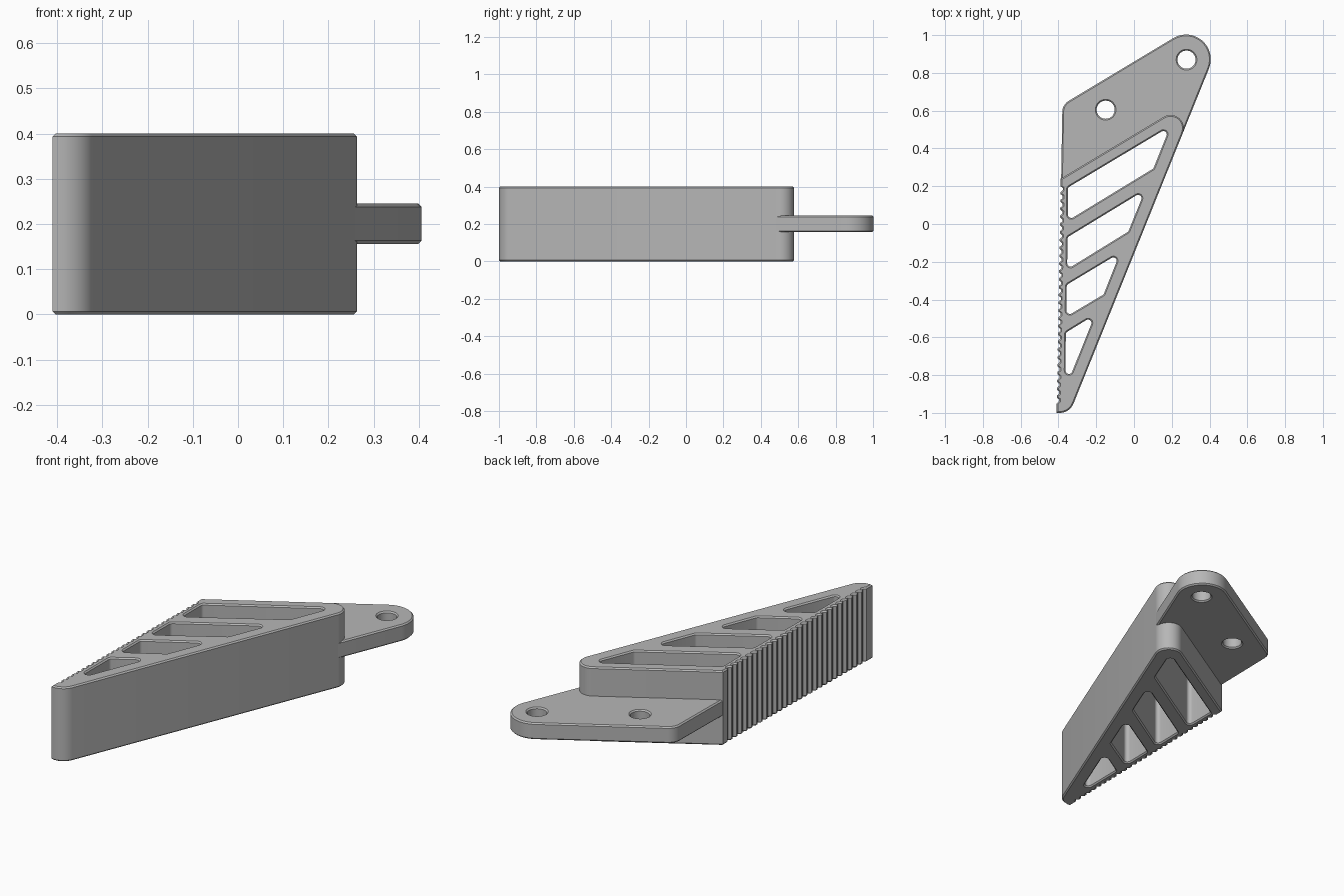
import bpy, bmesh, math
from mathutils import Vector

cube = bpy.data.objects.get("Cube")
if cube:
    bpy.data.objects.remove(cube)

grey = bpy.data.materials.new("plain_grey")
grey.use_nodes = True
grey.diffuse_color = (0.47, 0.47, 0.47, 1)
grey.node_tree.nodes["Principled BSDF"].inputs["Base Color"].default_value = (0.47, 0.47, 0.47, 1)

CHAMFER = 0.007


def rounded(corners, steps=10):
    """Turn (x, y, radius) corners into a loop with filleted corners."""
    loop = []
    n = len(corners)
    for i, (x, y, r) in enumerate(corners):
        c = Vector((x, y))
        if r == 0:
            loop.append(c)
            continue
        a = (Vector(corners[i - 1][:2]) - c).normalized()
        b = (Vector(corners[(i + 1) % n][:2]) - c).normalized()
        half = a.angle(b) / 2
        centre = c + (a + b).normalized() * r / math.sin(half)
        start = c + a * r / math.tan(half) - centre
        end = c + b * r / math.tan(half) - centre
        for s in range(steps + 1):
            t = s / steps
            sweep = math.pi - 2 * half
            k0 = math.sin((1 - t) * sweep) / math.sin(sweep)
            k1 = math.sin(t * sweep) / math.sin(sweep)
            loop.append(centre + start * k0 + end * k1)
    return loop


def circle(x, y, r, n=32):
    return [Vector((x + r * math.cos(math.tau * i / n), y + r * math.sin(math.tau * i / n)))
            for i in range(n)]


def wound(loop, ccw):
    area = sum(p.cross(loop[(i + 1) % len(loop)]) for i, p in enumerate(loop))
    return loop if (area > 0) == ccw else loop[::-1]


def inset(loop, d):
    """Shift a loop to its left, which is always into the material."""
    out = []
    for i, p in enumerate(loop):
        e0 = (p - loop[i - 1]).normalized()
        e1 = (loop[(i + 1) % len(loop)] - p).normalized()
        n0, n1 = Vector((-e0.y, e0.x)), Vector((-e1.y, e1.x))
        out.append(p + (n0 + n1) * d / max(1 + n0.dot(n1), 0.3))
    return out


def slab(name, outline, holes, z0, z1):
    """Chamfered flat part with through holes."""
    bm = bmesh.new()
    caps = ([], [])
    loops = [wound(outline, True)] + [wound(h, False) for h in holes]
    for loop in loops:
        small = inset(loop, CHAMFER)
        levels = ((small, z0), (loop, z0 + CHAMFER), (loop, z1 - CHAMFER), (small, z1))
        rings = [[bm.verts.new((p.x, p.y, z)) for p in pts] for pts, z in levels]
        n = len(loop)
        for low, high in zip(rings, rings[1:]):
            for i in range(n):
                j = (i + 1) % n
                bm.faces.new((low[i], low[j], high[j], high[i]))
        for cap, ring in zip(caps, (rings[0], rings[-1])):
            cap.extend(bm.edges.get((ring[i], ring[(i + 1) % n])) for i in range(n))
    for cap, up in zip(caps, (-1, 1)):
        bmesh.ops.triangle_fill(bm, edges=cap, use_beauty=True, normal=(0, 0, up))
    bmesh.ops.recalc_face_normals(bm, faces=bm.faces)
    mesh = bpy.data.meshes.new(name)
    bm.to_mesh(mesh)
    bm.free()
    mesh.materials.append(grey)
    obj = bpy.data.objects.new(name, mesh)
    bpy.context.collection.objects.link(obj)
    bpy.ops.object.select_all(action='DESELECT')
    obj.select_set(True)
    bpy.context.view_layer.objects.active = obj
    bpy.ops.object.shade_smooth_by_angle(angle=math.radians(30))
    return obj


# Grip teeth running down the left side of the wedge
def grip_edge(top, bottom, count, depth):
    pts = []
    pitch = (top - bottom) / count
    for i in range(count):
        for frac, d in ((0, 0), (0.25, depth), (0.5, depth), (0.75, 0)):
            y = top - (i + frac) * pitch
            pts.append((-0.392 + 0.018 * y + d, y, 0))
    return pts


# Wedge body with four slanted windows
body = [(-0.41, -1, 0), (-0.34, -1, 0.08), (0.337, 0.675, 0.07), (-0.388, 0.24, 0)]
body += grip_edge(0.2, -0.96, 28, 0.012)
windows = [
    [(-0.35, 0.193), (0.192, 0.517), (0.103, 0.294), (-0.35, 0.018)],
    [(-0.352, -0.07), (0.059, 0.18), (-0.03, -0.04), (-0.354, -0.24)],
    [(-0.356, -0.322), (-0.073, -0.152), (-0.161, -0.373), (-0.358, -0.49)],
    [(-0.361, -0.575), (-0.206, -0.48), (-0.363, -0.87)],
]
slab("wedge_body", rounded(body),
     [rounded([(x, y, 0.018) for x, y in w], 6) for w in windows], 0, 0.4)

# Mounting plate with two bolt holes, rooted in the body's rear wall
plate = [(-0.386, 0.215, 0), (0.15, 0.53, 0), (0.258, 0.48, 0),
         (0.544, 1.186, 0.131), (-0.379, 0.632, 0.07)]
slab("mounting_plate", rounded(plate, 16),
     [circle(0.278, 0.87, 0.048), circle(-0.15, 0.605, 0.048)], 0.156, 0.245)
